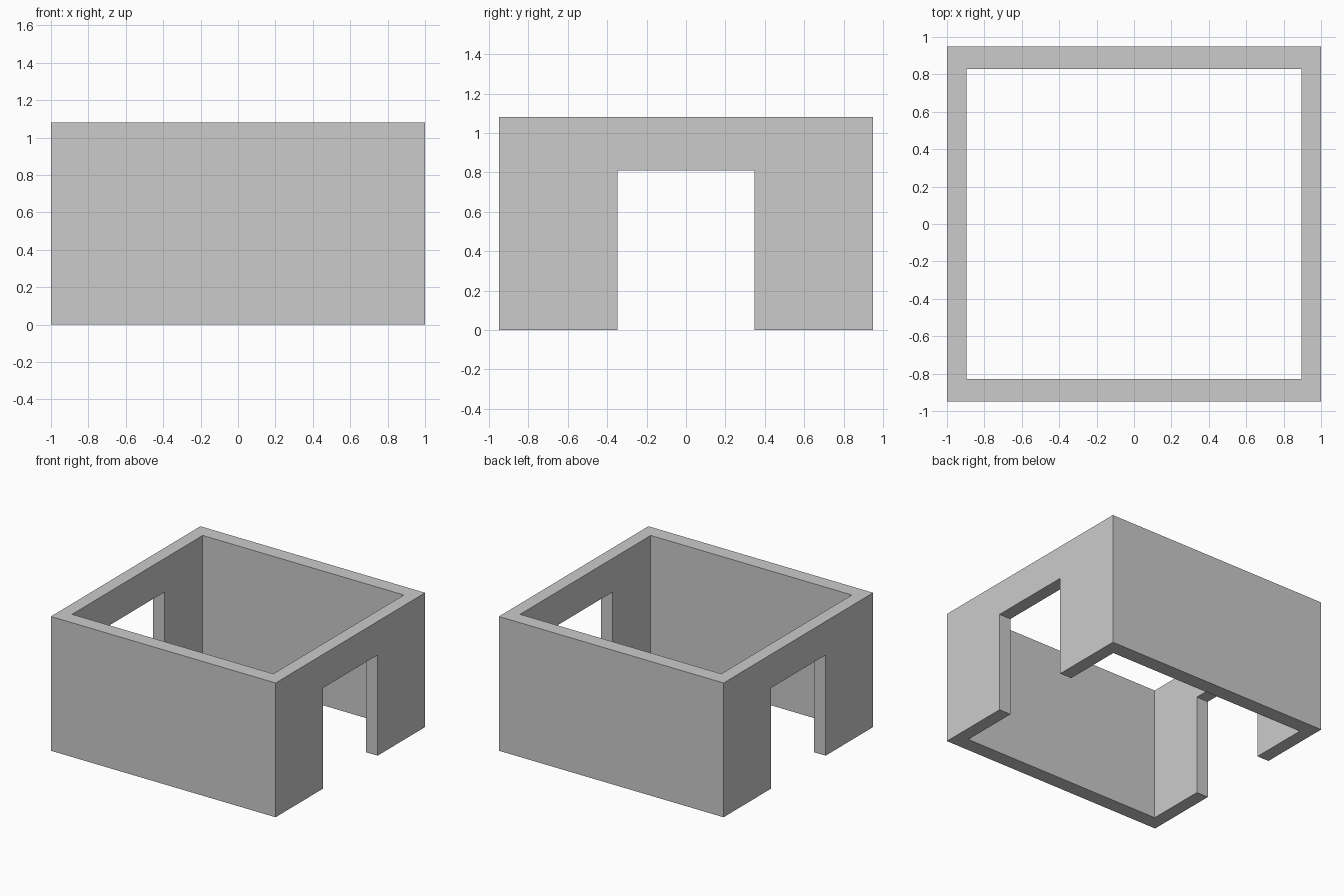
import bpy
import bmesh
from mathutils import Matrix, Vector

if "Cube" in bpy.data.objects:
    bpy.data.objects.remove(bpy.data.objects["Cube"])

WIDTH, DEPTH, HEIGHT = 2.0, 1.9, 1.08
INNER_WIDTH, INNER_DEPTH = 1.79, 1.66
DOOR_WIDTH, DOOR_HEIGHT = 0.694, 0.81


def box(name, width, depth, bottom, top):
    """Box centred on the z axis, spanning bottom to top."""
    bm = bmesh.new()
    place = Matrix.LocRotScale(Vector((0, 0, (bottom + top) / 2)), None,
                               Vector((width, depth, top - bottom)))
    bmesh.ops.create_cube(bm, size=1, matrix=place)
    mesh = bpy.data.meshes.new(name)
    bm.to_mesh(mesh)
    bm.free()
    obj = bpy.data.objects.new(name, mesh)
    bpy.context.collection.objects.link(obj)
    return obj


def cut(target, cutter):
    """Subtract cutter from target, then discard the cutter."""
    mod = target.modifiers.new("cut", 'BOOLEAN')
    mod.operation = 'DIFFERENCE'
    mod.solver = 'EXACT'
    mod.object = cutter
    bpy.context.view_layer.objects.active = target
    bpy.ops.object.modifier_apply(modifier=mod.name)
    bpy.data.objects.remove(cutter)


# Outer block of the enclosure
walls = box("walls", WIDTH, DEPTH, 0, HEIGHT)

# Open interior, through top and bottom
cut(walls, box("interior_cutter", INNER_WIDTH, INNER_DEPTH, -0.5, HEIGHT + 0.5))

# Matching doorways through the left and right walls
cut(walls, box("doorway_cutter", WIDTH + 1, DOOR_WIDTH, -0.5, DOOR_HEIGHT))
